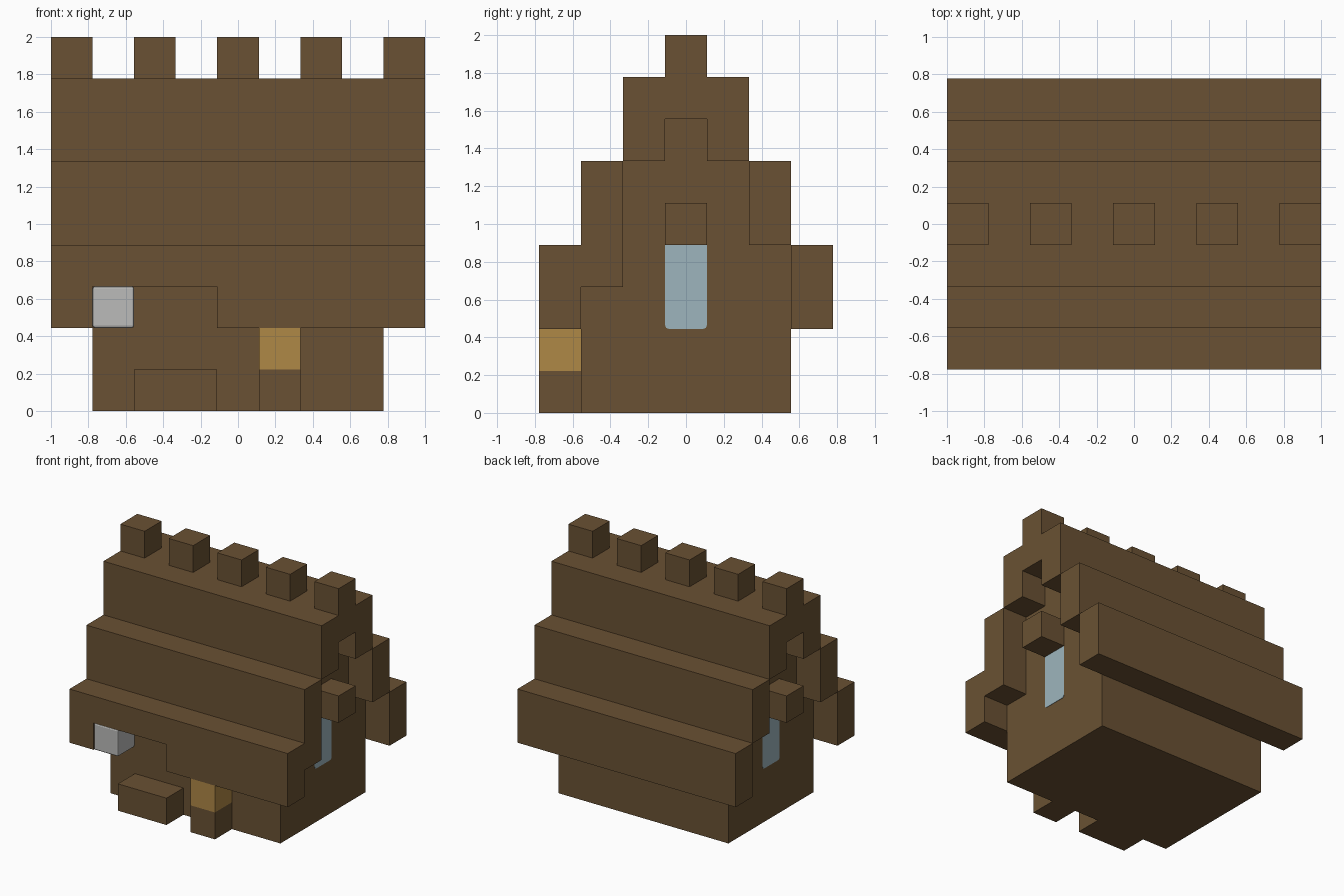
import bpy, bmesh
from mathutils import Vector

if "Cube" in bpy.data.objects:
    bpy.data.objects.remove(bpy.data.objects["Cube"], do_unlink=True)

U = 2 / 9  # size of one building block


def material(name, rgb):
    mat = bpy.data.materials.new(name)
    mat.use_nodes = True
    color = (*rgb, 1)
    mat.diffuse_color = color
    mat.node_tree.nodes["Principled BSDF"].inputs["Base Color"].default_value = color
    return mat


wood = material("brown wood", (0.144, 0.083, 0.033))
glass = material("pale blue glass", (0.337, 0.462, 0.509))
stone = material("light grey stone", (0.50, 0.50, 0.49))
lamp = material("amber lamp", (0.429, 0.246, 0.061))


def prism(name, mat, axis, outline, start, end):
    """Extrude an outline, in block units, along x or y."""
    bm = bmesh.new()
    point = (lambda p: Vector((start, *p))) if axis == "x" else (lambda p: Vector((p[0], start, p[1])))
    face = bm.faces.new([bm.verts.new(point(p) * U) for p in outline])
    depth = Vector((1, 0, 0) if axis == "x" else (0, 1, 0)) * (end - start) * U
    grown = bmesh.ops.extrude_face_region(bm, geom=[face], use_keep_orig=True)
    moved = [g for g in grown["geom"] if isinstance(g, bmesh.types.BMVert)]
    bmesh.ops.translate(bm, verts=moved, vec=depth)
    bmesh.ops.recalc_face_normals(bm, faces=bm.faces)
    mesh = bpy.data.meshes.new(name)
    bm.to_mesh(mesh)
    bm.free()
    mesh.materials.append(mat)
    obj = bpy.data.objects.new(name, mesh)
    bpy.context.collection.objects.link(obj)
    return obj


def block(name, mat, x, y, z):
    outline = [(y[0], z[0]), (y[1], z[0]), (y[1], z[1]), (y[0], z[1])]
    return prism(name, mat, "x", outline, *x)


def mirrored(half):
    return half + [(-a, b) for a, b in reversed(half)]


# House core with stepped gables
core = [(2.5, 0), (2.5, 4), (1.5, 4), (1.5, 6), (0.5, 6), (0.5, 7)]
prism("house_walls", wood, "x", mirrored(core), -3.5, 3.5)

# Stepped roof
ridge = [(0.5, 7), (0.5, 6), (1.5, 6), (1.5, 8)]
prism("roof_top", wood, "x", mirrored(ridge), -4.5, 4.5)
for side, s in (("front", -1), ("back", 1)):
    y = sorted((1.5 * s, 2.5 * s))
    block(side + "_roof_step", wood, (-4.5, 4.5), y, (4, 6))
block("back_eave", wood, (-4.5, 4.5), (2.5, 3.5), (2, 4))
block("eave_bracket", wood, (3.5, 4.5), (-2.5, -1.5), (3, 4))

# Front eave with the gap above the doorway
eave = [(-4.5, 2), (-3.5, 2), (-3.5, 3), (-0.5, 3), (-0.5, 2), (4.5, 2), (4.5, 4), (-4.5, 4)]
prism("front_eave", wood, "y", eave, -3.5, -2.5)

# Ridge blocks
for i in range(5):
    x = 2 * i - 4.5
    block(f"ridge_block_{i + 1}", wood, (x, x + 1), (-0.5, 0.5), (8, 9))

# Window and hood at each end
r = 0.09
pane = mirrored([(0.5 - r, 2), (0.5 - r * 0.3, 2 + r * 0.3), (0.5, 2 + r), (0.5, 4.02)])
for side, s in (("right", -1), ("left", 1)):
    prism(side + "_window", glass, "x", pane, 3.48 * s, 3.515 * s)
    block(side + "_window_hood", wood, sorted((3.5 * s, 4.5 * s)), (-0.5, 0.5), (4, 5))

# Front step, lamp post and stone under the eave
block("front_step", wood, (-2.5, -0.5), (-3.5, -2.5), (0, 1))
block("lamp_post", wood, (0.5, 1.5), (-3.5, -2.5), (0, 1))
block("lamp_block", lamp, (0.5, 1.5), (-3.5, -2.5), (1, 2))
hanging = block("hanging_stone", stone, (-3.5, -2.5), (-3.5, -2.5), (2, 3))
bevel = hanging.modifiers.new("soft_edges", "BEVEL")
bevel.width = 0.012
bevel.segments = 2
